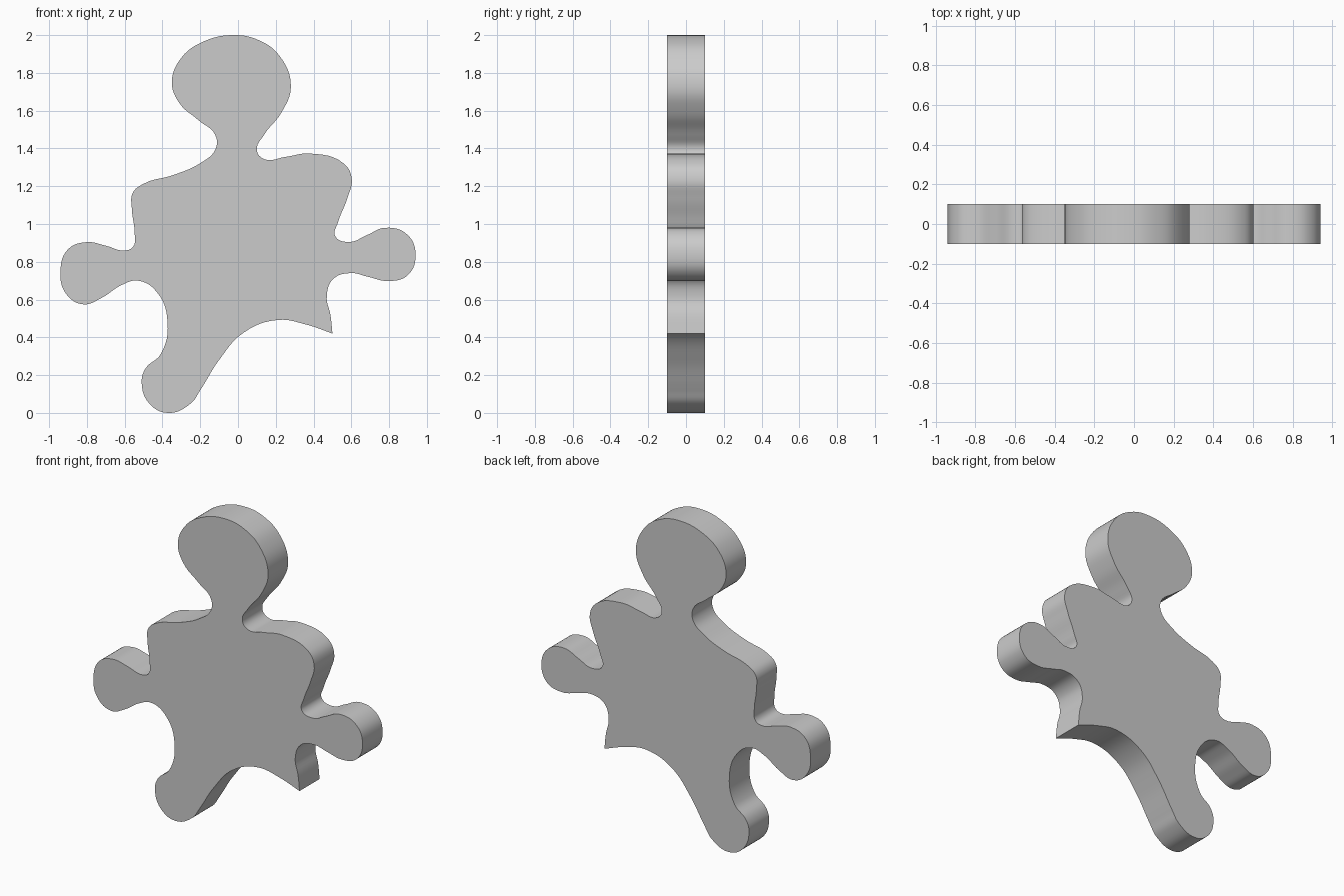
import bpy, bmesh, math

if "Cube" in bpy.data.objects:
    bpy.data.objects.remove(bpy.data.objects["Cube"])

# Outline (x, z), starting at the one sharp corner, lower right
outline = [
    (.50, .42), (.49, .515), (.47, .62), (.505, .71), (.60, .74),
    # right knob
    (.69, .72), (.80, .698), (.90, .73), (.94, .84), (.895, .945), (.78, .98),
    (.68, .94), (.59, .905), (.515, .935),
    # right shoulder
    (.53, 1.01), (.58, 1.14), (.602, 1.24), (.56, 1.32), (.38, 1.373),
    (.25, 1.355), (.14, 1.343), (.10, 1.39),
    # top knob
    (.14, 1.475), (.23, 1.59), (.28, 1.73), (.22, 1.89), (.11, 1.973), (-.02, 2),
    (-.18, 1.967), (-.30, 1.88), (-.35, 1.75), (-.31, 1.64), (-.21, 1.55),
    (-.12, 1.47), (-.12, 1.395),
    # left shoulder
    (-.20, 1.322), (-.34, 1.26), (-.50, 1.213), (-.557, 1.165), (-.562, 1.08),
    (-.547, .95), (-.555, .88), (-.60, .86),
    # left knob
    (-.70, .885), (-.80, .904), (-.90, .866), (-.94, .75), (-.91, .63),
    (-.82, .575), (-.72, .61), (-.62, .675), (-.53, .70),
    # lower left leg
    (-.43, .64), (-.373, .48), (-.41, .31), (-.49, .235), (-.51, .16),
    (-.47, .05), (-.37, 0), (-.25, .05), (-.20, .12), (-.10, .28),
    # bottom arch
    (.03, .425), (.21, .492), (.36, .468),
]

curve = bpy.data.curves.new("puzzle_piece", 'CURVE')
curve.dimensions = '2D'
curve.fill_mode = 'BOTH'
curve.extrude = 0.1
curve.resolution_u = 6
spline = curve.splines.new('BEZIER')
spline.bezier_points.add(len(outline) - 1)
spline.use_cyclic_u = True
for i, (point, (x, z)) in enumerate(zip(spline.bezier_points, outline)):
    point.co = (x, z, 0)
    kind = 'VECTOR' if i == 0 else 'AUTO'
    point.handle_left_type = point.handle_right_type = kind

# Stand the plate upright and turn it into one welded mesh
piece = bpy.data.objects.new("puzzle_piece", curve)
bpy.context.collection.objects.link(piece)
piece.rotation_euler.x = math.pi / 2
bpy.context.view_layer.objects.active = piece
piece.select_set(True)
bpy.ops.object.convert(target='MESH')
piece = bpy.context.object
bm = bmesh.new()
bm.from_mesh(piece.data)
bmesh.ops.remove_doubles(bm, verts=bm.verts, dist=1e-4)
bmesh.ops.recalc_face_normals(bm, faces=bm.faces)
bm.to_mesh(piece.data)
bm.free()
bpy.ops.object.shade_smooth_by_angle(angle=math.radians(35))
